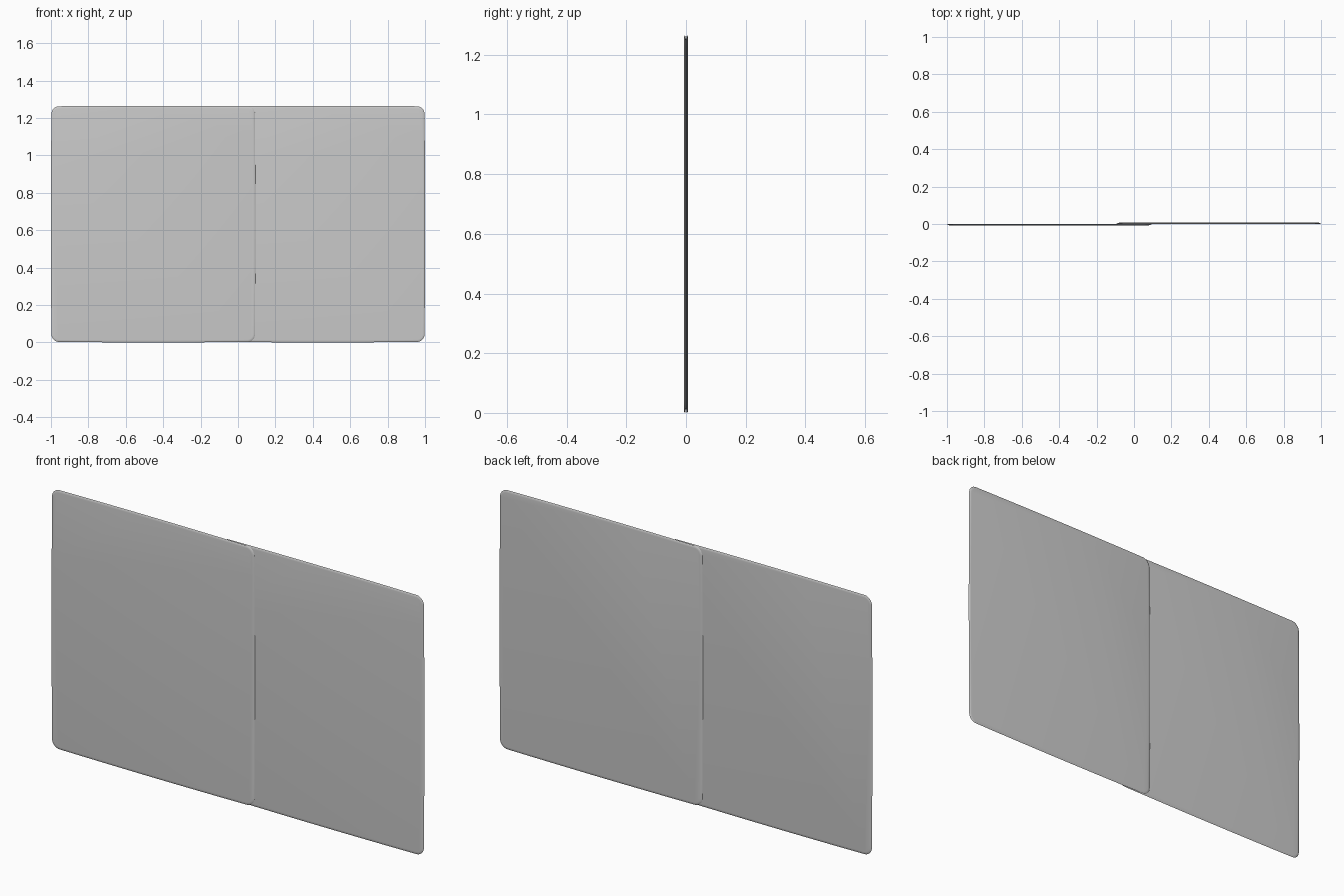
import bpy, bmesh
from math import sin, cos, pi

if "Cube" in bpy.data.objects:
    bpy.data.objects.remove(bpy.data.objects["Cube"])

W, H = 1.093, 1.265      # panel size
R = 0.04                 # corner radius
BULGE = 0.003            # slight outward bow of the sides
T = 0.003                # half thickness


def outline(inset):
    """Rounded rectangle with gently bowed sides, centred on the origin."""
    a, b = W / 2 - BULGE, H / 2 - BULGE
    pts = []
    for q, (sx, sz) in enumerate([(1, 1), (-1, 1), (-1, -1), (1, -1)]):
        for i in range(9):
            t = q * pi / 2 + i * pi / 16
            pts.append((sx * (a - R) + (R - inset) * cos(t),
                        sz * (b - R) + (R - inset) * sin(t)))
        # intermediate points along the following side
        x0, z0 = pts[-1]
        x1, z1 = [(-x0, z0), (x0, -z0), (-x0, z0), (x0, -z0)][q]
        for i in range(1, 12):
            f = i / 12
            pts.append((x0 + (x1 - x0) * f, z0 + (z1 - z0) * f))
    return [(x * (1 + BULGE / a * (1 - (z / b) ** 2)),
             z * (1 + BULGE / b * (1 - (x / a) ** 2))) for x, z in pts]


def panel(name, cx, cy):
    bm = bmesh.new()
    # rings from front face over the rounded rim to the back face
    rings = []
    for inset, y in [(0.012, -T), (0.003, -0.7 * T), (0, 0),
                     (0.003, 0.7 * T), (0.012, T)]:
        rings.append([bm.verts.new((x, y, z)) for x, z in outline(inset)])
    n = len(rings[0])
    for r0, r1 in zip(rings, rings[1:]):
        for i in range(n):
            j = (i + 1) % n
            bm.faces.new((r0[i], r0[j], r1[j], r1[i]))
    bm.faces.new(rings[0])
    bm.faces.new(rings[-1][::-1])
    bmesh.ops.recalc_face_normals(bm, faces=bm.faces)
    me = bpy.data.meshes.new(name)
    bm.to_mesh(me)
    bm.free()
    ob = bpy.data.objects.new(name, me)
    ob.location = (cx, cy, H / 2)
    bpy.context.collection.objects.link(ob)
    bpy.context.view_layer.objects.active = ob
    ob.select_set(True)
    bpy.ops.object.shade_smooth_by_angle()
    ob.select_set(False)


# Two overlapping sliding panels
panel("front_panel", -1 + W / 2, -0.0037)
panel("back_panel", 1 - W / 2, 0.0037)
